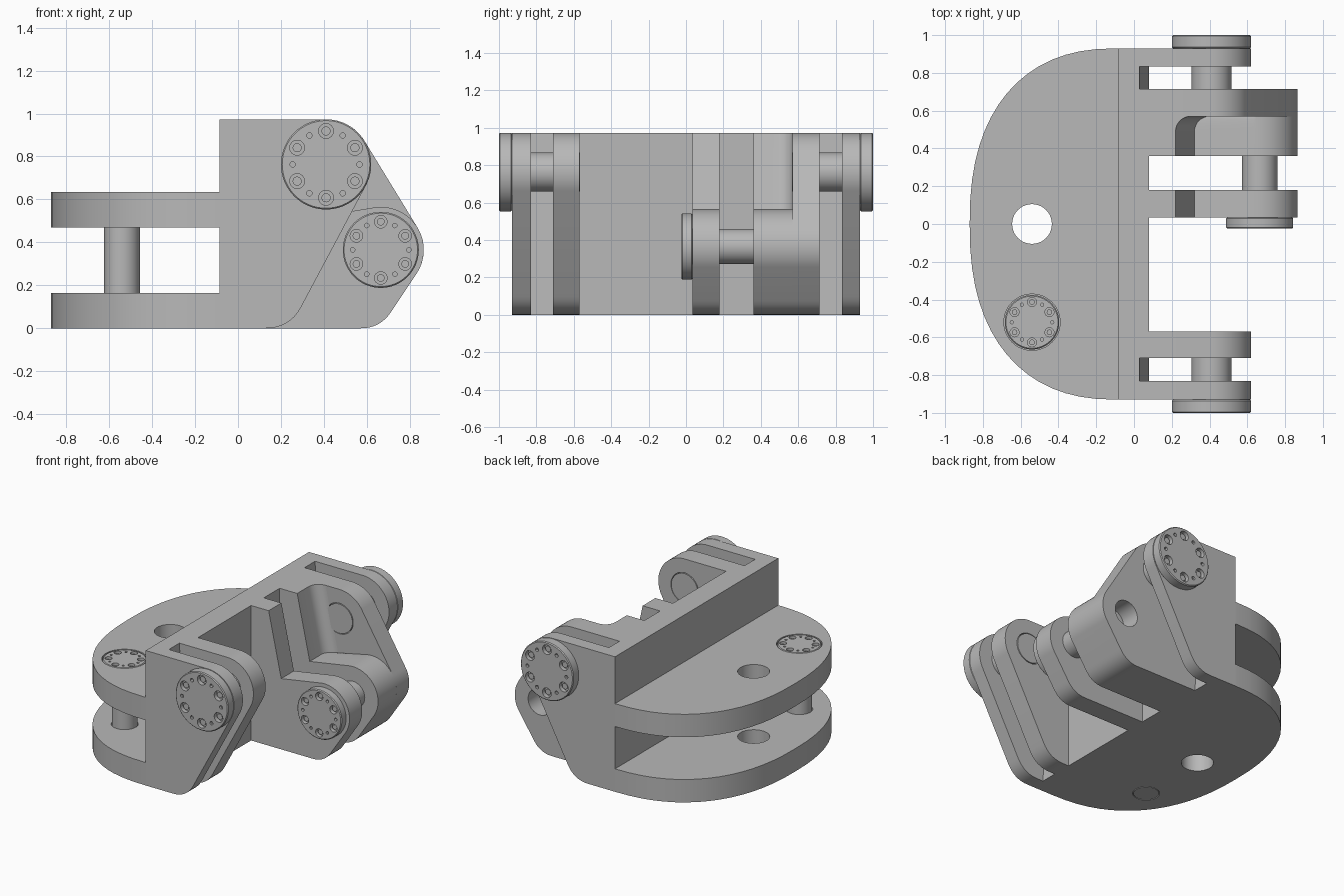
import bpy, bmesh
from math import radians, cos, sin, pi, sqrt
from mathutils import Matrix, Vector

if "Cube" in bpy.data.objects:
    bpy.data.objects.remove(bpy.data.objects["Cube"], do_unlink=True)

grey = bpy.data.materials.new("machined_grey")
grey.use_nodes = True
colour = (0.48, 0.48, 0.48, 1)
grey.diffuse_color = colour
grey.node_tree.nodes["Principled BSDF"].inputs["Base Color"].default_value = colour

WALL_BACK, SLOT_BACK, WALL_FRONT, TOP, HALF = -0.085, 0.03, 0.08, 0.973, 0.93
UPPER, LOWER = (0.41, 0.763), (0.665, 0.365)
UPPER_R, LOWER_R = 0.21, 0.2
parts = []


def finish(name, bm):
    bmesh.ops.recalc_face_normals(bm, faces=bm.faces)
    mesh = bpy.data.meshes.new(name)
    bm.to_mesh(mesh)
    bm.free()
    mesh.materials.append(grey)
    obj = bpy.data.objects.new(name, mesh)
    bpy.context.collection.objects.link(obj)
    parts.append(obj)
    return obj


def loft(name, layers):
    """Solid through matching rings of 3D points."""
    bm = bmesh.new()
    rings = [[bm.verts.new(p) for p in ring] for ring in layers]
    for a, b in zip(rings, rings[1:]):
        for i in range(len(a)):
            j = (i + 1) % len(a)
            bm.faces.new((a[i], a[j], b[j], b[i]))
    bm.faces.new(rings[0])
    bm.faces.new(rings[-1])
    return finish(name, bm)


def slab(name, outline, y0, y1):
    """Side outline (x, z) extruded along y."""
    return loft(name, [[(x, y, z) for x, z in outline] for y in (y0, y1)])


def cylinder(bm, r, z0, z1, x=0, y=0, segments=48):
    bmesh.ops.create_cone(bm, cap_ends=True, segments=segments, radius1=r, radius2=r,
                          depth=z1 - z0, matrix=Matrix.Translation((x, y, (z0 + z1) / 2)))


def cut(obj, bm):
    """Subtract a bmesh cutter from an object."""
    cutter = finish("cutter", bm)
    cutter.hide_render = True
    mod = obj.modifiers.new("cut", "BOOLEAN")
    mod.operation, mod.solver, mod.object = "DIFFERENCE", "EXACT", cutter
    bpy.context.view_layer.objects.active = obj
    bpy.ops.object.modifier_apply(modifier=mod.name)
    parts.remove(cutter)
    bpy.data.objects.remove(cutter, do_unlink=True)


def bore(obj, centre, r, y0, y1):
    bm = bmesh.new()
    cylinder(bm, r, -y1, -y0)
    bm.transform(Matrix.Translation((centre[0], 0, centre[1])) @ Matrix.Rotation(pi / 2, 4, "X"))
    cut(obj, bm)


def arc(c, r, a0, a1, n=16):
    angles = [radians(a0 + (a1 - a0) * i / n) for i in range(n + 1)]
    return [(c[0] + r * cos(a), c[1] + r * sin(a)) for a in angles]


def blend(a, corner, b, n=8):
    """Rounded corner from a to b."""
    a, corner, b = Vector(a), Vector(corner), Vector(b)
    return [tuple(a.lerp(corner, t).lerp(corner.lerp(b, t), t)) for t in (i / n for i in range(n + 1))]


# Side outlines of the lugs
base = [(SLOT_BACK, 0)]
roof = [(SLOT_BACK, TOP)]
side_lug = base + blend((0.13, 0), (0.241, 0), (0.293, 0.097)) + arc(UPPER, UPPER_R, -28.3, 90, 28) + roof
nose = base + blend((0.572, 0), (0.662, 0), (0.712, 0.075))
shared_lug = nose + arc(LOWER, LOWER_R, -33.7, 32.8) + arc(UPPER, UPPER_R, 32.8, 90) + roof


def middle_lug(shift=0):
    return nose + arc(LOWER, LOWER_R, -33.7, 99.7, 28) + [(0.32 + shift, 0.51), (0.22 + shift, TOP)] + roof


# Upright wall, with sloped backs in the two clevis slots
def box_outline(x0, x1):
    return [(x0, 0), (x1, 0), (x1, TOP), (x0, TOP)]


slab("wall", box_outline(WALL_BACK, SLOT_BACK), -HALF, HALF)
for name, y0, y1 in (("wall_face_front", -0.57, 0.035), ("wall_face_middle", 0.18, 0.36)):
    slab(name, box_outline(SLOT_BACK, WALL_FRONT), y0, y1)
for name, y0, y1 in (("front_slot_floor", -0.83, -0.71), ("back_slot_floor", 0.715, 0.835)):
    slab(name, [(SLOT_BACK, 0), (WALL_FRONT, 0), (SLOT_BACK, TOP)], y0, y1)

# Lugs
slab("front_outer_lug", side_lug, -HALF, -0.83)
front_inner = slab("front_inner_lug", side_lug, -0.71, -0.57)
slab("back_outer_lug", side_lug, 0.835, HALF)
shared = slab("shared_lug", shared_lug, 0.57, 0.715)
slab("middle_front_lug", middle_lug(), 0.035, 0.18)
corner = 0.08
layers = [(0.36, 0)] + [(0.57 - corner + corner * sin(a), corner * (1 - cos(a)))
                        for a in (i * pi / 16 for i in range(9))]
loft("middle_back_lug", [[(x, y, z) for x, z in middle_lug(s)] for y, s in layers])

PIN_R, MID_PIN_R, POST_R = 0.105, 0.094, 0.083
GAP = 0.005
bore(front_inner, UPPER, PIN_R + GAP, -0.8, -0.5)
bore(shared, UPPER, PIN_R + GAP, 0.5, 0.8)
bore(shared, LOWER, MID_PIN_R, 0.5, 0.8)

# Rounded base plates with pivot hole and post bore
steps, power = 32, 2 / 2.37
outline = []
for i in range(steps + 1):
    a = pi / 2 - pi * i / steps
    side = 1 if a >= 0 else -1
    outline.append((WALL_BACK - 0.785 * abs(cos(a)) ** power, side * HALF * abs(sin(a)) ** power))
POST = (-0.54, -0.52)
for name, z0, z1 in (("lower_plate", 0, 0.165), ("upper_plate", 0.47, 0.635)):
    plate = loft(name, [[(x, y, z) for x, y in outline] for z in (z0, z1)])
    for x, y, r in ((POST[0], 0, 0.105), (*POST, POST_R + GAP)):
        bm = bmesh.new()
        cylinder(bm, r, -0.1, 0.8, x, y)
        cut(plate, bm)
bm = bmesh.new()
cylinder(bm, 0.149, 0.585, 0.7, *POST)
cut(plate, bm)


# Pins: round bolted head on a shaft, built head up and then turned
def pin(name, place, head_r, head_t, shaft_r, length):
    bm = bmesh.new()
    cylinder(bm, head_r, -head_t, 0, segments=64)
    rim = [e for e in bm.edges if len(e.link_faces) == 2 and e.calc_face_angle() > 1]
    bmesh.ops.bevel(bm, geom=rim, offset=0.006, segments=1, affect="EDGES")
    head = finish(name + "_head", bm)
    holes, screws = bmesh.new(), bmesh.new()
    for i in range(6):
        a, b = radians(90 + 60 * i), radians(60 * i)
        ring = 0.74 * head_r
        x, y = ring * cos(a), ring * sin(a)
        cylinder(holes, 0.165 * head_r, -0.03, 0.05, x, y, 24)
        cylinder(holes, 0.06 * head_r, -0.02, 0.05, ring * cos(b), ring * sin(b), 12)
        cylinder(screws, 0.1 * head_r, -0.035, -0.014, x, y, 20)
    cut(head, holes)
    shaft = bmesh.new()
    cylinder(shaft, shaft_r, -length, -head_t)
    for obj in (head, finish(name + "_screws", screws), finish(name + "_shaft", shaft)):
        obj.data.transform(place)


def facing(x, y, z, turn):
    return Matrix.Translation((x, y, z)) @ Matrix.Rotation(radians(turn), 4, "X")


pin("front_pin", facing(UPPER[0], -1, UPPER[1], 90), 0.21, 0.07, PIN_R, 0.432)
pin("back_pin", facing(UPPER[0], 1, UPPER[1], -90), 0.21, 0.07, PIN_R, 0.432)
pin("middle_pin", facing(LOWER[0], -0.025, LOWER[1], 90), 0.177, 0.06, MID_PIN_R, 0.6)
pin("post_pin", facing(*POST, 0.635, 0), 0.144, 0.05, POST_R, 0.635)

# Smooth round surfaces, keep edges crisp
bpy.ops.object.select_all(action="DESELECT")
for obj in parts:
    obj.select_set(True)
bpy.context.view_layer.objects.active = parts[0]
bpy.ops.object.shade_smooth_by_angle(angle=radians(30))
